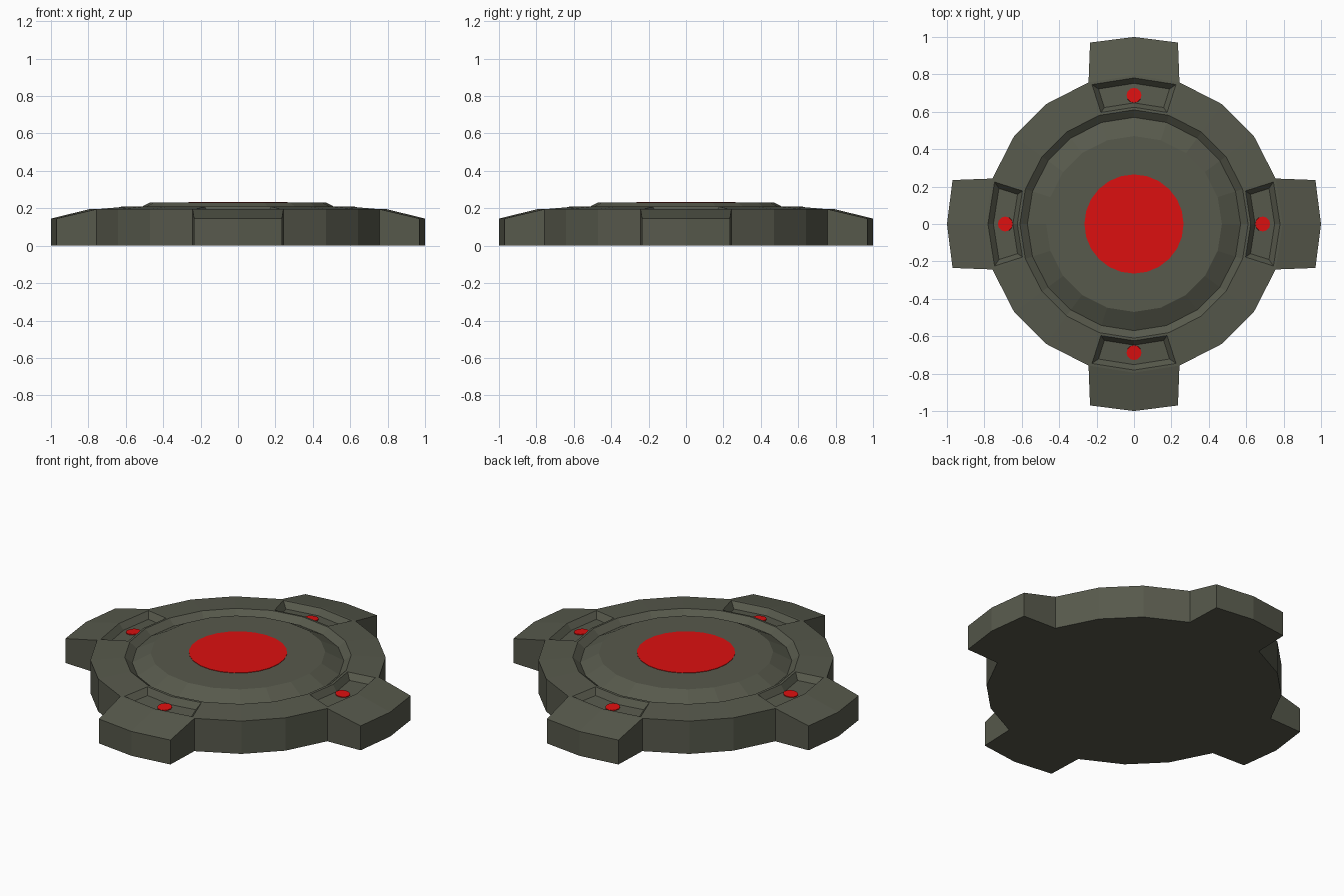
import bpy, bmesh, math

if "Cube" in bpy.data.objects:
    bpy.data.objects.remove(bpy.data.objects["Cube"])

def material(name, rgb):
    m = bpy.data.materials.new(name)
    m.diffuse_color = (*rgb, 1)
    m.use_nodes = True
    m.node_tree.nodes["Principled BSDF"].inputs["Base Color"].default_value = m.diffuse_color
    return m

olive = material("olive grey metal", (0.095, 0.1, 0.072))
red = material("red light", (0.72, 0.005, 0.005))

def finish(bm, name, mat):
    bmesh.ops.recalc_face_normals(bm, faces=bm.faces)
    me = bpy.data.meshes.new(name)
    bm.to_mesh(me)
    bm.free()
    me.materials.append(mat)
    ob = bpy.data.objects.new(name, me)
    bpy.context.collection.objects.link(ob)
    return ob

# Five directions per quadrant; the first is the middle of a tab
ANGLES = [math.radians(q * 90 + a) for q in range(4) for a in (0, 17.8, 36.3, 53.7, 72.2)]
N = len(ANGLES)

# Body: stacked rings (radius, height) from rim to raised centre
bm = bmesh.new()
PROFILE = [(0.795, 0.195), (0.61, 0.21), (0.57, 0.178), (0.47, 0.232)]
rings = [[bm.verts.new((r * math.cos(a), r * math.sin(a), z)) for a in ANGLES]
         for r, z in PROFILE]
pocket_faces = []
for k in range(len(rings) - 1):
    for i in range(N):
        j = (i + 1) % N
        f = bm.faces.new((rings[k][i], rings[k][j], rings[k + 1][j], rings[k + 1][i]))
        if k == 0 and i % 5 in (0, 4):
            pocket_faces.append(f)
bm.faces.new(rings[-1])

# Tabs: sloping tops that extend the rim, collecting the outline as we go
outline = []
for q in range(4):
    c, s = round(math.cos(q * math.pi / 2)), round(math.sin(q * math.pi / 2))
    tip = [bm.verts.new((x * c - y * s, x * s + y * c, 0.145))
           for x, y in ((0.97, -0.235), (1.0, 0), (0.97, 0.235))]
    root = [rings[0][(q * 5 + d) % N] for d in (-1, 0, 1)]
    for d in (0, 1):
        bm.faces.new((root[d], tip[d], tip[d + 1], root[d + 1]))
    outline += [root[0]] + tip + [root[2]] + [rings[0][q * 5 + 2], rings[0][q * 5 + 3]]

# Side walls and underside
base = [bm.verts.new((v.co.x, v.co.y, 0)) for v in outline]
M = len(outline)
for i in range(M):
    j = (i + 1) % M
    bm.faces.new((outline[i], base[i], base[j], outline[j]))
bm.faces.new(base[::-1])
bmesh.ops.recalc_face_normals(bm, faces=bm.faces)

# Sunken pockets at the root of each tab
bmesh.ops.inset_region(bm, faces=pocket_faces, thickness=0.014, use_even_offset=True)
bmesh.ops.inset_region(bm, faces=pocket_faces, thickness=0.026, depth=-0.035,
                       use_even_offset=True)
floor_z = sum(f.calc_center_median().z for f in pocket_faces) / len(pocket_faces)
finish(bm, "body", olive)

# Thin red discs: one in the centre, one in each pocket
def disc(name, x, y, z, radius, sides):
    b = bmesh.new()
    bmesh.ops.create_cone(b, cap_ends=True, segments=sides, radius1=radius,
                          radius2=radius, depth=0.008)
    ob = finish(b, name, red)
    ob.location = (x, y, z)
    return ob

disc("centre_light", 0, 0, 0.2305, 0.265, 24)
for q in range(4):
    a = q * math.pi / 2
    ob = disc("pocket_light", 0.688 * math.cos(a), 0.688 * math.sin(a), floor_z + 0.001, 0.04, 12)
    ob.rotation_euler = (0, math.radians(4.6), a)
